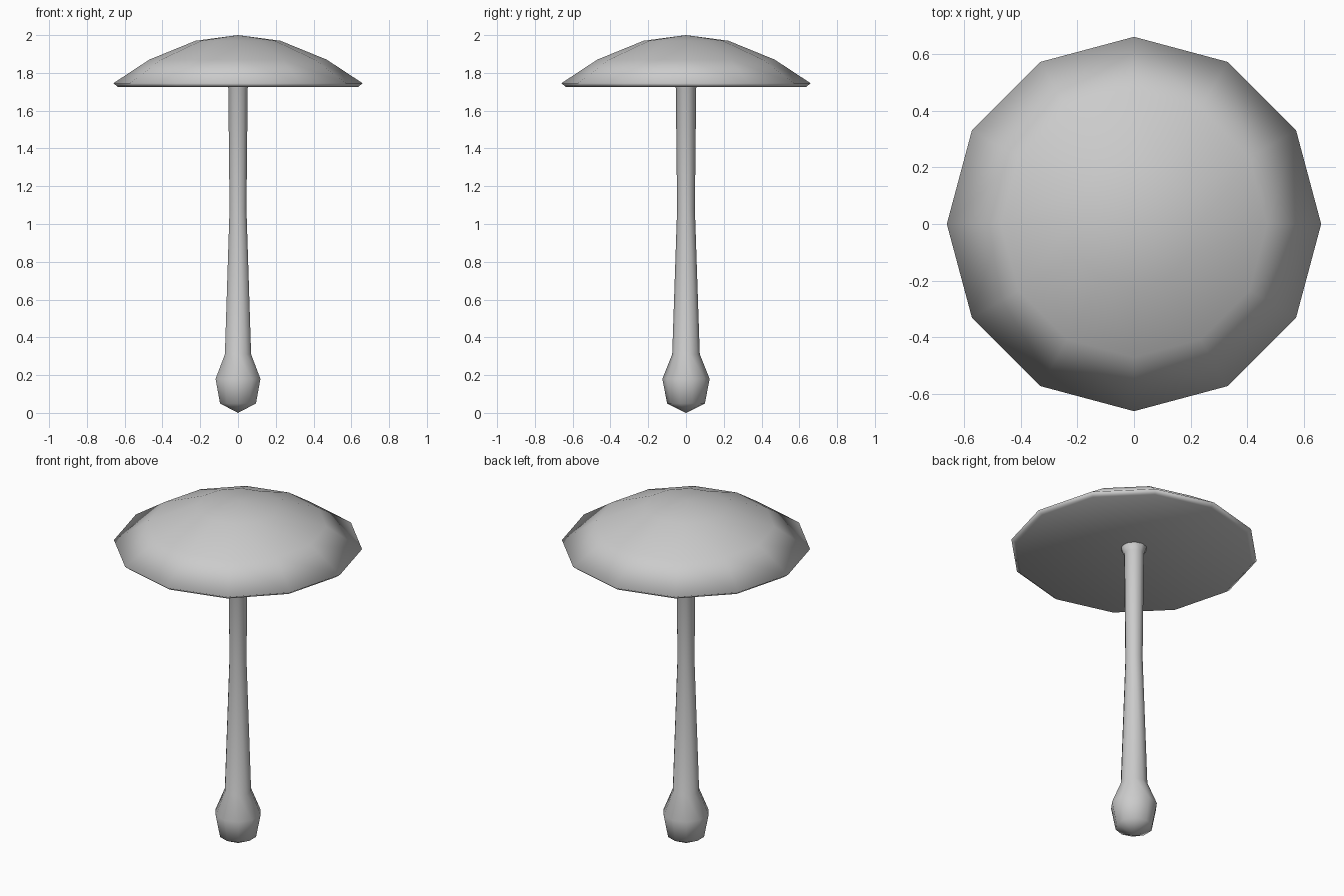
import bpy, bmesh
from math import cos, sin, tau

cube = bpy.data.objects.get("Cube")
if cube:
    bpy.data.objects.remove(cube)

grey = bpy.data.materials.new("plain_grey")
grey.use_nodes = True
colour = (0.6, 0.6, 0.6, 1)
grey.diffuse_color = colour
grey.node_tree.nodes["Principled BSDF"].inputs["Base Color"].default_value = colour


def lathe(name, profile, sides):
    """Turn (radius, height) points around z; zero radius makes a pole."""
    bm = bmesh.new()
    rings = []
    for r, z in profile:
        if r == 0:
            rings.append([bm.verts.new((0, 0, z))] * sides)
        else:
            # first corner lies on the +y axis
            rings.append([bm.verts.new((r * sin(tau * i / sides), r * cos(tau * i / sides), z))
                          for i in range(sides)])
    for low, high in zip(rings, rings[1:]):
        for i in range(sides):
            j = (i + 1) % sides
            corners = dict.fromkeys([low[i], low[j], high[j], high[i]])
            bm.faces.new(list(corners))
    bmesh.ops.recalc_face_normals(bm, faces=bm.faces)
    for face in bm.faces:
        face.smooth = True
    mesh = bpy.data.meshes.new(name)
    bm.to_mesh(mesh)
    bm.free()
    mesh.materials.append(grey)
    obj = bpy.data.objects.new(name, mesh)
    bpy.context.collection.objects.link(obj)
    return obj


# Stem with a swollen bulb at the foot
lathe("stem", [(0, 0), (0.1, 0.05), (0.125, 0.18), (0.073, 0.31),
               (0.047, 1.08), (0.054, 1.72), (0.075, 1.77), (0, 1.77)], 10)

# Shallow domed cap with a slightly hollow underside
lathe("cap", [(0, 1.76), (0.635, 1.725), (0.66, 1.745),
              (0.47, 1.87), (0.225, 1.97), (0, 2.0)], 12)
